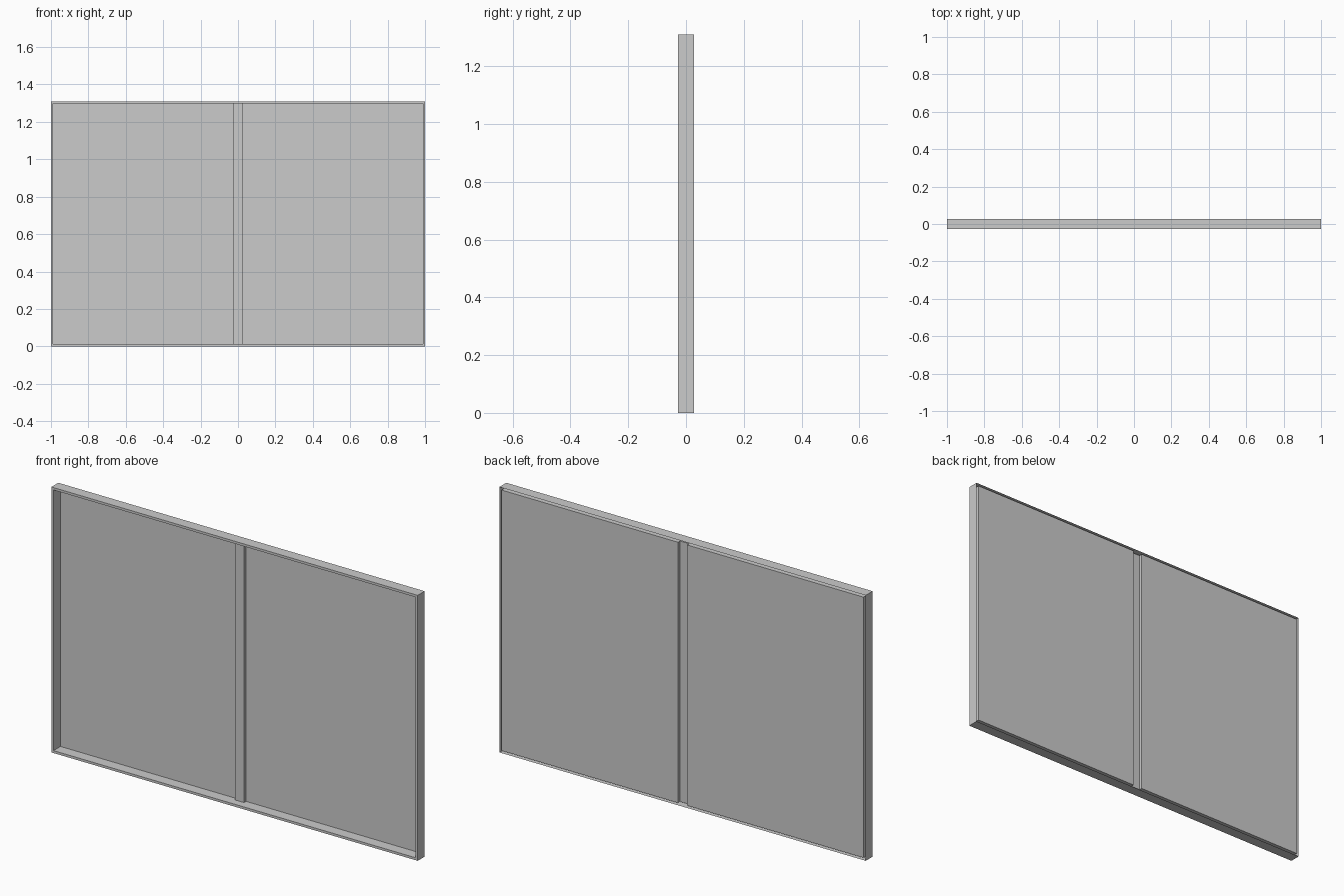
import bpy, bmesh

if "Cube" in bpy.data.objects:
    bpy.data.objects.remove(bpy.data.objects["Cube"])

HW, H, D = 1.0, 1.31, 0.027     # half width, height, half depth
RIM = 0.012                     # width of the front rim
MW, STEP = 0.025, 0.016         # half width and depth of the centre rib


def finish(name, bm):
    bmesh.ops.remove_doubles(bm, verts=bm.verts, dist=1e-5)
    bmesh.ops.recalc_face_normals(bm, faces=bm.faces)
    me = bpy.data.meshes.new(name)
    bm.to_mesh(me)
    bm.free()
    ob = bpy.data.objects.new(name, me)
    bpy.context.collection.objects.link(ob)
    return ob


def face(bm, pts):
    bm.faces.new([bm.verts.new(p) for p in pts])


def rect(inset, y):
    x, z0, z1 = HW - inset, inset, H - inset
    return [(-x, y, z0), (x, y, z0), (x, y, z1), (-x, y, z1)]


# folded sheet: outer wall and front rim, open at the back, then the inner side walls
bm = bmesh.new()
loops = [rect(0, D), rect(0, -D), rect(RIM, -D)]
for a, b in zip(loops, loops[1:]):
    for i in range(4):
        j = (i + 1) % 4
        face(bm, [a[i], a[j], b[j], b[i]])
xi = HW - RIM
z0, z1 = RIM, H - RIM
for x in (-xi, xi):
    face(bm, [(x, -D, z0), (x, D, z0), (x, D, z1), (x, -D, z1)])

# panel section: two flat panes with a rib pressed forward between them
section = [(-xi, D), (-MW, D), (-MW, D - STEP), (MW, D - STEP), (MW, D), (xi, D)]
for (xa, ya), (xb, yb) in zip(section, section[1:]):
    face(bm, [(xa, ya, z0), (xb, yb, z0), (xb, yb, z1), (xa, ya, z1)])

# inner top and bottom walls follow the panel section
for z in (z0, z1):
    face(bm, [(x, y, z) for x, y in section] + [(xi, -D, z), (-xi, -D, z)])
finish("framed_panel", bm)
